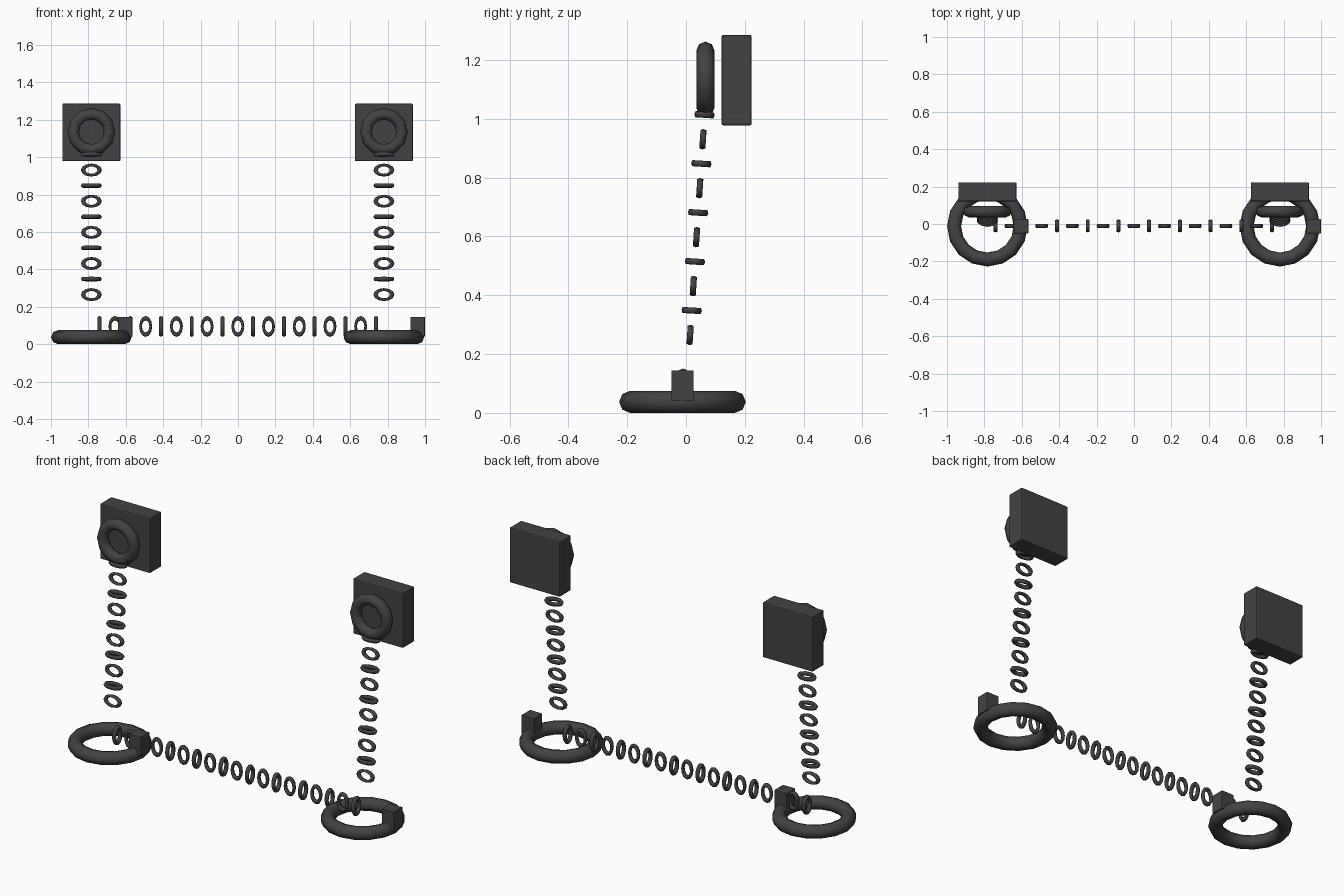
import bpy, bmesh, math
from mathutils import Matrix, Vector

if "Cube" in bpy.data.objects:
    bpy.data.objects.remove(bpy.data.objects["Cube"])

iron = bpy.data.materials.new("dark_iron")
iron.diffuse_color = (0.055, 0.055, 0.06, 1)
iron.use_nodes = True
iron.node_tree.nodes["Principled BSDF"].inputs["Base Color"].default_value = iron.diffuse_color


def finish(name, bm, smooth=True):
    bmesh.ops.recalc_face_normals(bm, faces=bm.faces)
    for f in bm.faces:
        f.smooth = smooth
    me = bpy.data.meshes.new(name)
    bm.to_mesh(me)
    bm.free()
    me.materials.append(iron)
    ob = bpy.data.objects.new(name, me)
    bpy.context.collection.objects.link(ob)
    return ob


def add_torus(bm, mat, major, minor, seg, sides):
    rows = []
    for i in range(seg):
        a = math.tau * i / seg
        row = []
        for j in range(sides):
            b = math.tau * j / sides
            r = major + minor * math.cos(b)
            row.append(bm.verts.new(mat @ Vector((r * math.cos(a), r * math.sin(a), minor * math.sin(b)))))
        rows.append(row)
    for i in range(seg):
        p, q = rows[i], rows[(i + 1) % seg]
        for j in range(sides):
            k = (j + 1) % sides
            bm.faces.new((p[j], q[j], q[k], p[k]))


def torus(name, loc, rot, major, minor, seg, sides):
    bm = bmesh.new()
    add_torus(bm, Matrix.Translation(loc) @ rot, major, minor, seg, sides)
    return finish(name, bm)


def block(name, loc, size, bevel):
    bm = bmesh.new()
    bmesh.ops.create_cube(bm, size=1, matrix=Matrix.LocRotScale(loc, None, size))
    ob = finish(name, bm, False)
    mod = ob.modifiers.new("bevel", 'BEVEL')
    mod.width, mod.segments = bevel, 2
    return ob


# Chain of squashed links, alternately turned by 90 degrees.
# 'wide' is the long axis of every link, 'along' the chain direction.
def chain(name, start, end, count, wide, first_flat):
    start, end = Vector(start), Vector(end)
    along, wide = (end - start).normalized(), Vector(wide)
    side = wide.cross(along)
    bm = bmesh.new()
    for i in range(count):
        flat = (i % 2 == 0) == first_flat
        short = side if flat else along
        axes = Matrix((wide, short, wide.cross(short))).transposed().to_4x4()
        mat = Matrix.Translation(start.lerp(end, i / (count - 1))) @ axes @ Matrix.Diagonal((1, 0.62, 1, 1))
        add_torus(bm, mat, 0.044, 0.012, 12, 6)
    return finish(name, bm)


FACE_FRONT = Matrix.Rotation(math.pi / 2, 4, 'X')
for side, x in (("left", -0.784), ("right", 0.780)):
    # Wall plate with its anchor ring
    block(side + "_wall_plate", (x, 0.172, 1.132), (0.31, 0.102, 0.308), 0.006)
    torus(side + "_anchor_ring", (x, 0.066, 1.135), FACE_FRONT, 0.097, 0.031, 12, 8)
    # Hanging chain, leaning slightly forward
    chain(side + "_hanging_chain", (x, 0.063, 1.014), (x, 0.014, 0.265), 10, (1, 0, 0), True)
    # Cuff on the floor with its lock
    torus(side + "_cuff", (x, -0.012, 0.0375), Matrix(), 0.178, 0.0375, 16, 8)
    block(side + "_cuff_lock", (x + 0.181, -0.012, 0.0925), (0.076, 0.076, 0.105), 0.002)

# Chain joining the two cuffs
chain("connecting_chain", (-0.74, -0.01, 0.095), (0.738, -0.01, 0.095), 19, (0, 0, 1), True)
